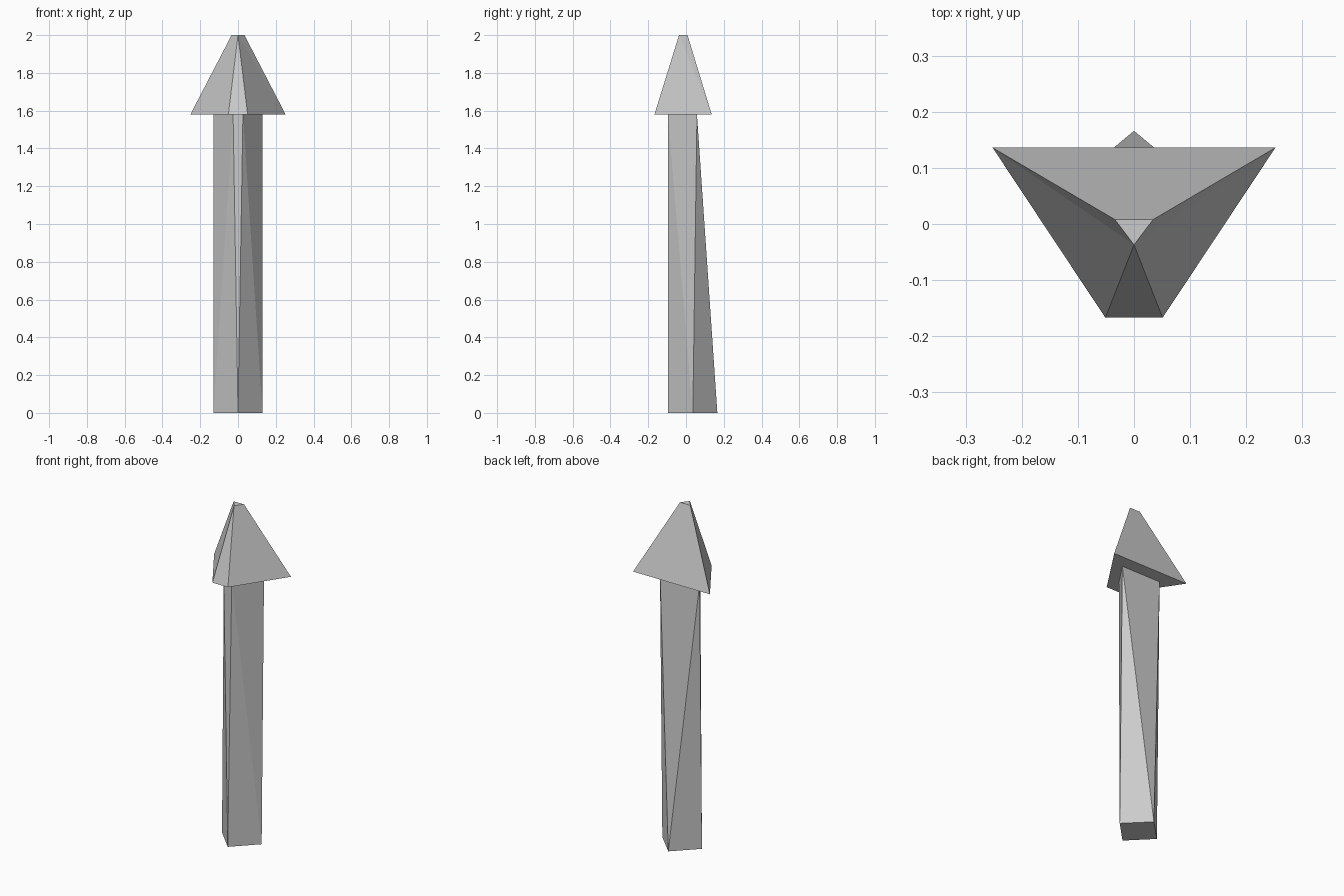
import bpy

if "Cube" in bpy.data.objects:
    bpy.data.objects.remove(bpy.data.objects["Cube"])

# Half outlines (x >= 0), running from back to front: (x, y) points plus a height
foot = ([(0, .166), (.13, .036), (0, -.096), (0, -.096)], 0)
shaft_top = ([(0, .058), (.13, .058), (.026, -.096), (0, -.096)], 1.58)
head_base = ([(0, .136), (.252, .136), (.051, -.167), (0, -.167)], 1.58)
tip = ([(0, .008), (.034, .008), (0, -.037), (0, -.037)], 2)


def loft(name, rings, cap_bottom=False, cap_top=False):
    """Skin half outlines into flat facets and mirror them across x = 0."""
    verts, faces = [], []

    def add(points):
        unique = list(dict.fromkeys(points))
        if len(unique) < 3:
            return
        for p in unique:
            if p not in verts:
                verts.append(p)
        faces.append([verts.index(p) for p in unique])

    rings = [[(x, y, z) for x, y in pts] for pts, z in rings]
    for a, b in zip(rings, rings[1:]):
        for i in range(len(a) - 1):
            add([a[i], b[i + 1], a[i + 1]])
            add([a[i], b[i], b[i + 1]])
    if cap_bottom:
        add(rings[0])
    if cap_top:
        add(rings[-1][::-1])

    mesh = bpy.data.meshes.new(name)
    mesh.from_pydata(verts, [], faces)
    obj = bpy.data.objects.new(name, mesh)
    bpy.context.collection.objects.link(obj)
    obj.modifiers.new("Mirror", 'MIRROR').use_axis[0] = True
    return obj


# Shaft: diamond foot twisting into a trapezoid under the head
loft("shaft", [foot, shaft_top], cap_bottom=True)

# Head: flat underside around the shaft, tapering to a blunt triangular tip
loft("head", [shaft_top, head_base, tip], cap_top=True)
